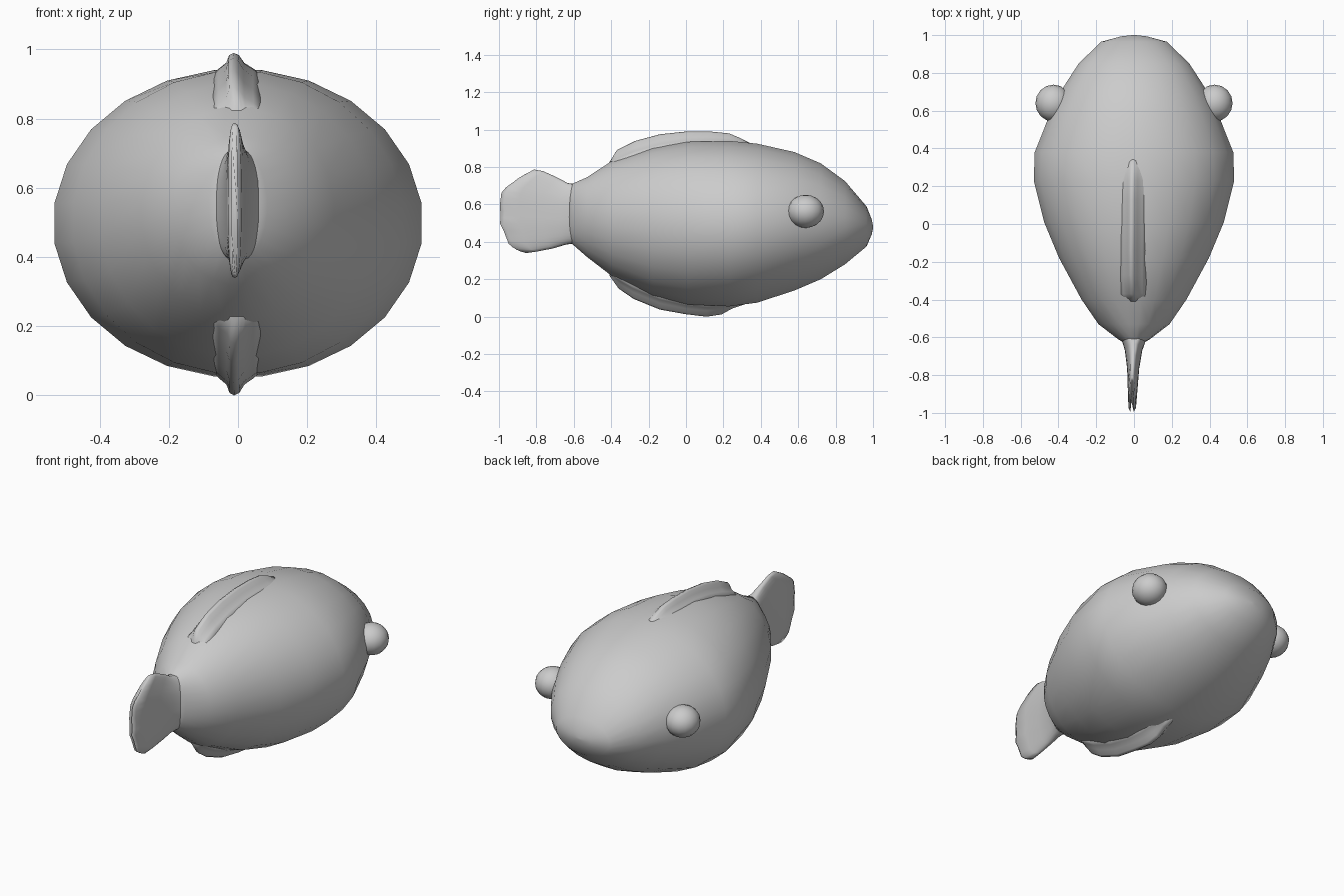
import bpy, bmesh
from math import sin, cos, pi

cube = bpy.data.objects.get("Cube")
if cube:
    bpy.data.objects.remove(cube, do_unlink=True)

grey = bpy.data.materials.new("plain grey")
grey.use_nodes = True
grey.diffuse_color = (0.6, 0.6, 0.6, 1)
grey.node_tree.nodes["Principled BSDF"].inputs["Base Color"].default_value = (0.6, 0.6, 0.6, 1)


def interp(table, t, col=1):
    """Straight-line lookup in rows sorted by their first value."""
    if t <= table[0][0]:
        return table[0][col]
    for a, b in zip(table, table[1:]):
        if t <= b[0]:
            return a[col] + (b[col] - a[col]) * (t - a[0]) / (b[0] - a[0])
    return table[-1][col]


def finish(name, bm):
    bmesh.ops.recalc_face_normals(bm, faces=bm.faces)
    for f in bm.faces:
        f.smooth = True
    mesh = bpy.data.meshes.new(name)
    bm.to_mesh(mesh)
    bm.free()
    mesh.materials.append(grey)
    obj = bpy.data.objects.new(name, mesh)
    bpy.context.collection.objects.link(obj)
    return obj


def loft(name, rings):
    """Skin a row of closed rings and cap both ends."""
    bm = bmesh.new()
    rows = [[bm.verts.new(p) for p in ring] for ring in rings]
    n = len(rows[0])
    for a, b in zip(rows, rows[1:]):
        for i in range(n):
            j = (i + 1) % n
            bm.faces.new((a[i], a[j], b[j], b[i]))
    bm.faces.new(rows[0])
    bm.faces.new(rows[-1])
    return finish(name, bm)


# Body: y, half width, bottom, top
BODY = [(-0.63, 0.05, 0.42, 0.68), (-0.61, 0.085, 0.39, 0.71),
        (-0.53, 0.19, 0.32, 0.745), (-0.40, 0.28, 0.22, 0.83),
        (-0.18, 0.40, 0.115, 0.90), (0.01, 0.48, 0.065, 0.935),
        (0.23, 0.535, 0.055, 0.94), (0.38, 0.53, 0.075, 0.925),
        (0.58, 0.45, 0.14, 0.88), (0.72, 0.38, 0.20, 0.82),
        (0.85, 0.295, 0.28, 0.725), (0.965, 0.175, 0.375, 0.59),
        (0.993, 0.07, 0.44, 0.52), (1.0, 0.01, 0.475, 0.485)]
SEG = 24
body_rings = []
for y, w, lo, hi in BODY:
    angles = [2 * pi * (i + 0.5) / SEG for i in range(SEG)]
    body_rings.append([(w * cos(a), y, (lo + hi) / 2 + (hi - lo) / 2 * sin(a) / sin(pi / 2 - pi / SEG))
                       for a in angles])
loft("body", body_rings)

# Back and belly fins: ridges rising from the body to an outline of y, z
BACK = [(-0.41, 0.825), (-0.37, 0.89), (-0.27, 0.94), (-0.14, 0.975), (0, 0.99),
        (0.13, 0.99), (0.23, 0.98), (0.29, 0.955), (0.36, 0.92)]
BELLY = [(-0.41, 0.22), (-0.36, 0.15), (-0.28, 0.095), (-0.14, 0.038), (0, 0.013),
         (0.11, 0), (0.19, 0.012), (0.25, 0.045), (0.34, 0.075)]


def ridge(name, outline, col, lean):
    rings = []
    for y, z in outline:
        base = interp(BODY, y, col)
        root = base + (0.03 if col == 2 else -0.03)
        rise = z - root
        half = [(0.09, 0.0), (0.05, 0.45), (0.026, 0.65), (0.014, 0.92)]
        side = [(x, root + rise * f) for x, f in half]
        pts = side + [(0, z)] + [(-x, h) for x, h in reversed(side)]
        rings.append([(x + lean * (h - root) / 0.08, y, h) for x, h in pts])
    loft(name, rings)


ridge("back_fin", BACK, 3, -0.012)
ridge("belly_fin", BELLY, 2, 0.01)

# Tail fin: thin sections fanning out to a wavy rear edge
EDGE = [(0, -0.87), (0.03, -0.915), (0.1, -0.95), (0.24, -0.97), (0.37, -1.0),
        (0.46, -0.985), (0.58, -0.995), (0.76, -0.985), (0.83, -0.94),
        (0.92, -0.89), (1, -0.825)]
# Stage along the fin: fraction, half thickness, bottom, top
STAGES = [(0, 0.08, 0.40, 0.70), (0.1, 0.062, 0.39, 0.71), (0.22, 0.046, 0.385, 0.715),
          (0.45, 0.032, 0.365, 0.745), (0.75, 0.025, 0.348, 0.778),
          (0.95, 0.02, 0.34, 0.787), (1, 0.008, 0.348, 0.78)]
tail_rings = []
for s, w, lo, hi in STAGES:
    ring = []
    for i in range(40):
        a = 2 * pi * i / 40
        f = (1 + sin(a)) / 2
        c = cos(a)
        x = w * (1 if c > 0 else -1) * abs(c) ** 0.6
        ring.append((x - 0.01 * s, -0.58 + s * (interp(EDGE, f) + 0.58), lo + (hi - lo) * f))
    tail_rings.append(ring)
loft("tail_fin", tail_rings)

# Eyes
for name, side in (("left_eye", 1), ("right_eye", -1)):
    bm = bmesh.new()
    bmesh.ops.create_uvsphere(bm, u_segments=16, v_segments=10, radius=0.095)
    eye = finish(name, bm)
    eye.location = (0.427 * side, 0.64, 0.563)
    eye.scale = (1, 1.03, 0.93)
